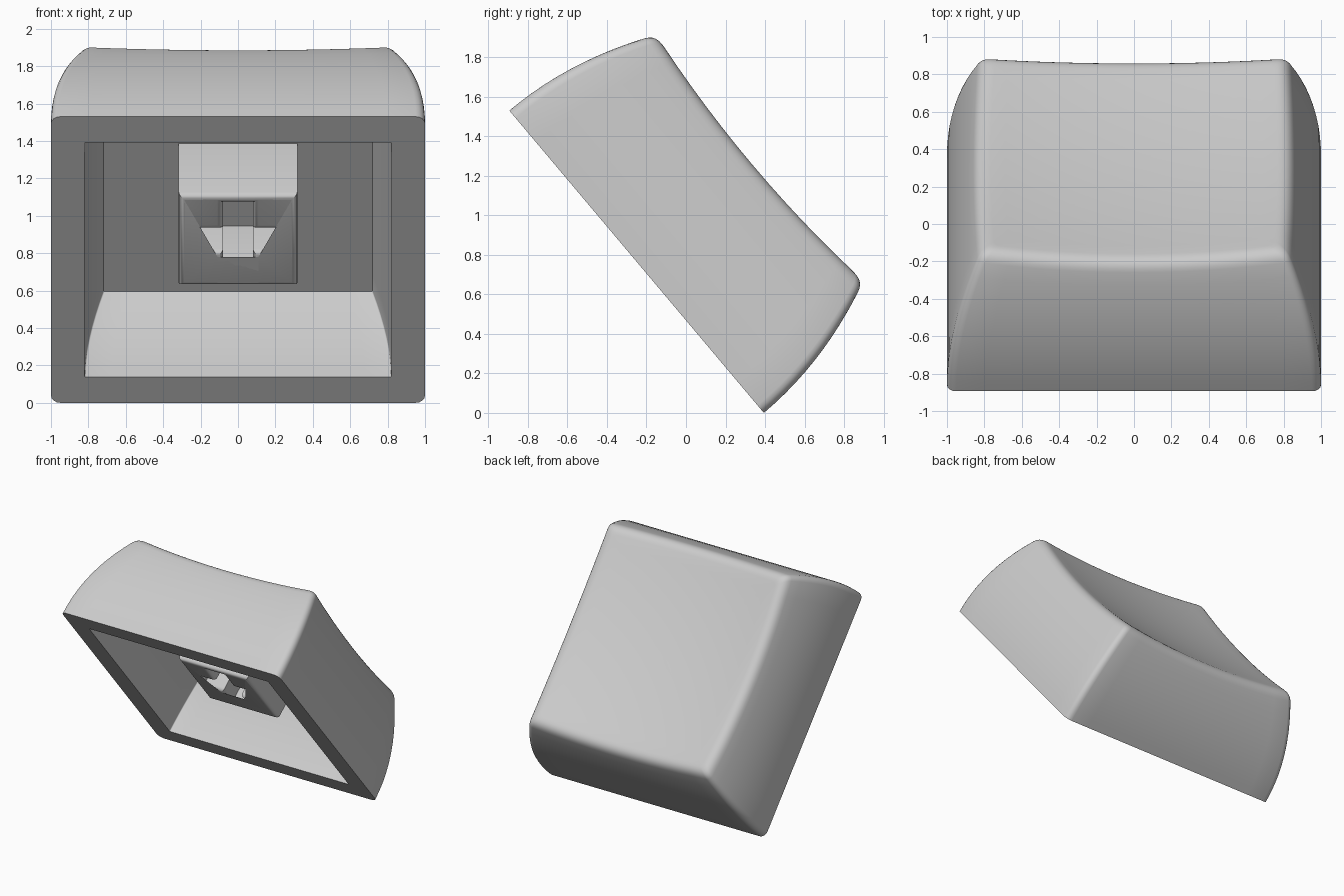
import bpy, bmesh, math
from mathutils import Matrix, Vector

if "Cube" in bpy.data.objects:
    bpy.data.objects.remove(bpy.data.objects["Cube"])

TILT = math.radians(-49.9)
PLACE = Matrix.Translation((0, -0.25, 0.765)) @ Matrix.Rotation(TILT, 4, 'X')
DEPTH = 0.59        # height of the inner ceiling
FILLET = 0.06       # softness of the top rim

grey = bpy.data.materials.new("light grey plastic")
grey.use_nodes = True
color = (0.6, 0.6, 0.6, 1)
grey.diffuse_color = color
grey.node_tree.nodes["Principled BSDF"].inputs["Base Color"].default_value = color


def outline(r, side=12, arc=4):
    """Rounded square of half width 1, as a list of points."""
    c, pts = 1 - r, []
    for q in range(4):
        turn = Matrix.Rotation(q * math.pi / 2, 2)
        quarter = []
        for i in range(arc + 1):
            a = math.pi / 2 * i / arc
            quarter.append((c + r * math.cos(a), c + r * math.sin(a)))
        for i in range(1, side):
            quarter.append((c - 2 * c * i / side, 1))
        pts += [turn @ Vector(p) for p in quarter]
    return pts


def dish(p):
    """Height of the scooped top."""
    return 0.717 + 0.08 * p.length_squared


def wall(p, n):
    """Point of the bulging outer wall at height n."""
    q = p * (1 - 0.28 * n * n)
    return Vector((q.x, q.y, n))


def on_dish(q):
    return Vector((q.x, q.y, dish(q)))


def finish(obj):
    obj.data.materials.clear()
    obj.data.materials.append(grey)
    obj.matrix_world = PLACE
    bpy.ops.object.select_all(action='DESELECT')
    obj.select_set(True)
    bpy.context.view_layer.objects.active = obj
    bpy.ops.object.shade_smooth_by_angle(angle=math.radians(35))


# Hollow shell, as rings from the ceiling out over the rim to the dish
outer, inner = outline(0.05), outline(0.01)
rings = []
for i in range(8, -1, -1):
    n = DEPTH * i / 8
    w = 0.82 - 0.29 * n * n
    rings.append([Vector((p.x * w, p.y * w, n)) for p in inner])

rim = [dish(p * 0.82) for p in outer]
for i in range(11):
    rings.append([wall(p, (h - FILLET) * i / 10) for p, h in zip(outer, rim)])

edge = []
for p, h in zip(outer, rim):
    corner = wall(p, h)
    edge.append((wall(p, h - FILLET), corner, on_dish(corner.xy * 0.92)))
for i in range(1, 7):
    t = i / 6
    rings.append([a * (1 - t) ** 2 + b * 2 * t * (1 - t) + c * t * t for a, b, c in edge])
for k in range(9, 0, -1):
    rings.append([on_dish(c.xy * k / 10) for a, b, c in edge])

bm = bmesh.new()
loops = [[bm.verts.new(v) for v in ring] for ring in rings]
count = len(outer)
for a, b in zip(loops, loops[1:]):
    for i in range(count):
        j = (i + 1) % count
        bm.faces.new((a[i], a[j], b[j], b[i]))
bm.faces.new(loops[0])
middle = bm.verts.new((0, 0, 0.717))
for i in range(count):
    bm.faces.new((loops[-1][i], loops[-1][(i + 1) % count], middle))
bmesh.ops.recalc_face_normals(bm, faces=bm.faces)
mesh = bpy.data.meshes.new("keycap_shell")
bm.to_mesh(mesh)
bm.free()
shell = bpy.data.objects.new("keycap_shell", mesh)
bpy.context.collection.objects.link(shell)
finish(shell)

# Square stem with a cross-shaped socket and softened edges
BEVEL, LOW, HIGH = 0.03, 0.155, 0.65
L, T = 0.26, 0.08
cross = []
for q in range(4):
    turn = Matrix.Rotation(q * math.pi / 2, 2)
    cross += [turn @ Vector(p) for p in ((L, -T), (L, T), (T, T))]
square = [Vector(p) * 0.317 for p in ((-1, -1), (1, -1), (1, 1), (-1, 1))]

curve = bpy.data.curves.new("stem_profile", 'CURVE')
curve.dimensions = '2D'
curve.fill_mode = 'BOTH'
curve.bevel_depth = BEVEL
curve.bevel_resolution = 3
curve.offset = -BEVEL
curve.extrude = (HIGH - LOW) / 2 - BEVEL
for pts in (square, cross):
    spline = curve.splines.new('POLY')
    spline.points.add(len(pts) - 1)
    for point, p in zip(spline.points, pts):
        point.co = (p.x, p.y, 0, 1)
    spline.use_cyclic_u = True

helper = bpy.data.objects.new("stem_helper", curve)
bpy.context.collection.objects.link(helper)
graph = bpy.context.evaluated_depsgraph_get()
stem_mesh = bpy.data.meshes.new_from_object(helper.evaluated_get(graph))
bpy.data.objects.remove(helper)
bm = bmesh.new()
bm.from_mesh(stem_mesh)
bmesh.ops.remove_doubles(bm, verts=bm.verts, dist=0.0005)
bmesh.ops.translate(bm, verts=bm.verts, vec=(0, 0, (LOW + HIGH) / 2))
bmesh.ops.recalc_face_normals(bm, faces=bm.faces)
bm.to_mesh(stem_mesh)
bm.free()
stem = bpy.data.objects.new("stem", stem_mesh)
bpy.context.collection.objects.link(stem)
finish(stem)
